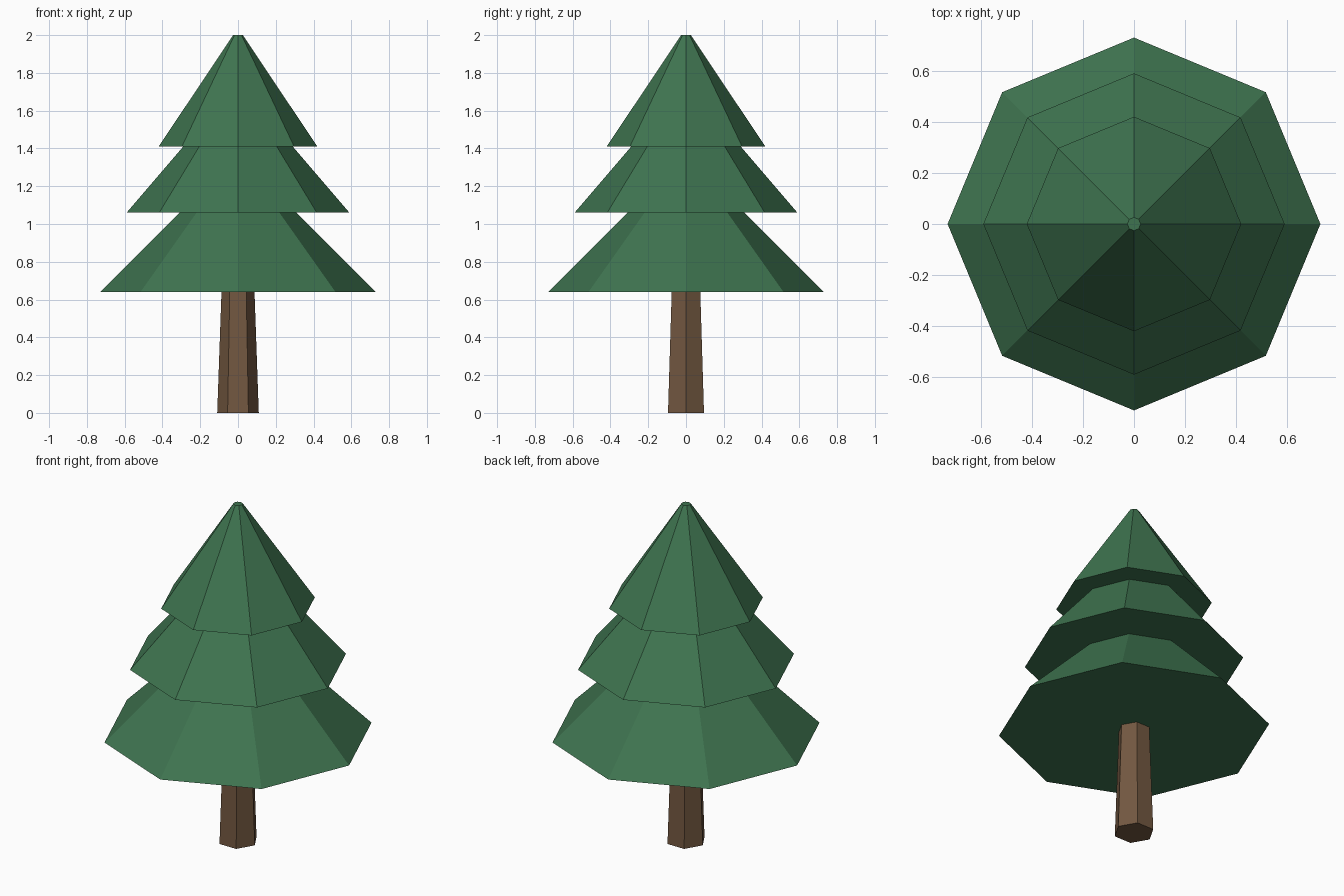
import bpy
import bmesh
import math

if "Cube" in bpy.data.objects:
    bpy.data.objects.remove(bpy.data.objects["Cube"])


def material(name, color):
    m = bpy.data.materials.new(name)
    m.diffuse_color = (*color, 1.0)
    m.use_nodes = True
    m.node_tree.nodes["Principled BSDF"].inputs["Base Color"].default_value = m.diffuse_color
    return m


def frustum(name, sides, r1, z1, r2, z2, mat):
    """Flat-sided closed frustum with its first corner on +x."""
    bm = bmesh.new()
    rings = []
    for r, z in ((r1, z1), (r2, z2)):
        rings.append([bm.verts.new((r * math.cos(math.tau * i / sides),
                                    r * math.sin(math.tau * i / sides), z))
                      for i in range(sides)])
    low, high = rings
    for i in range(sides):
        j = (i + 1) % sides
        bm.faces.new((low[i], low[j], high[j], high[i]))
    bm.faces.new(low[::-1])
    bm.faces.new(high)
    mesh = bpy.data.meshes.new(name)
    bm.to_mesh(mesh)
    bm.free()
    mesh.materials.append(mat)
    obj = bpy.data.objects.new(name, mesh)
    bpy.context.collection.objects.link(obj)
    return obj


bark = material("bark brown", (0.17, 0.097, 0.052))
needles = material("needle green", (0.049, 0.175, 0.080))

# Tapered six-sided trunk, ending just inside the foliage
frustum("trunk", 6, 0.11, 0.0, 0.086, 0.68, bark)

# Three overlapping eight-sided foliage tiers
frustum("lower_foliage", 8, 0.73, 0.64, 0.25, 1.12, needles)
frustum("middle_foliage", 8, 0.59, 1.06, 0.23, 1.48, needles)
frustum("upper_foliage", 8, 0.42, 1.41, 0.026, 2.0, needles)
